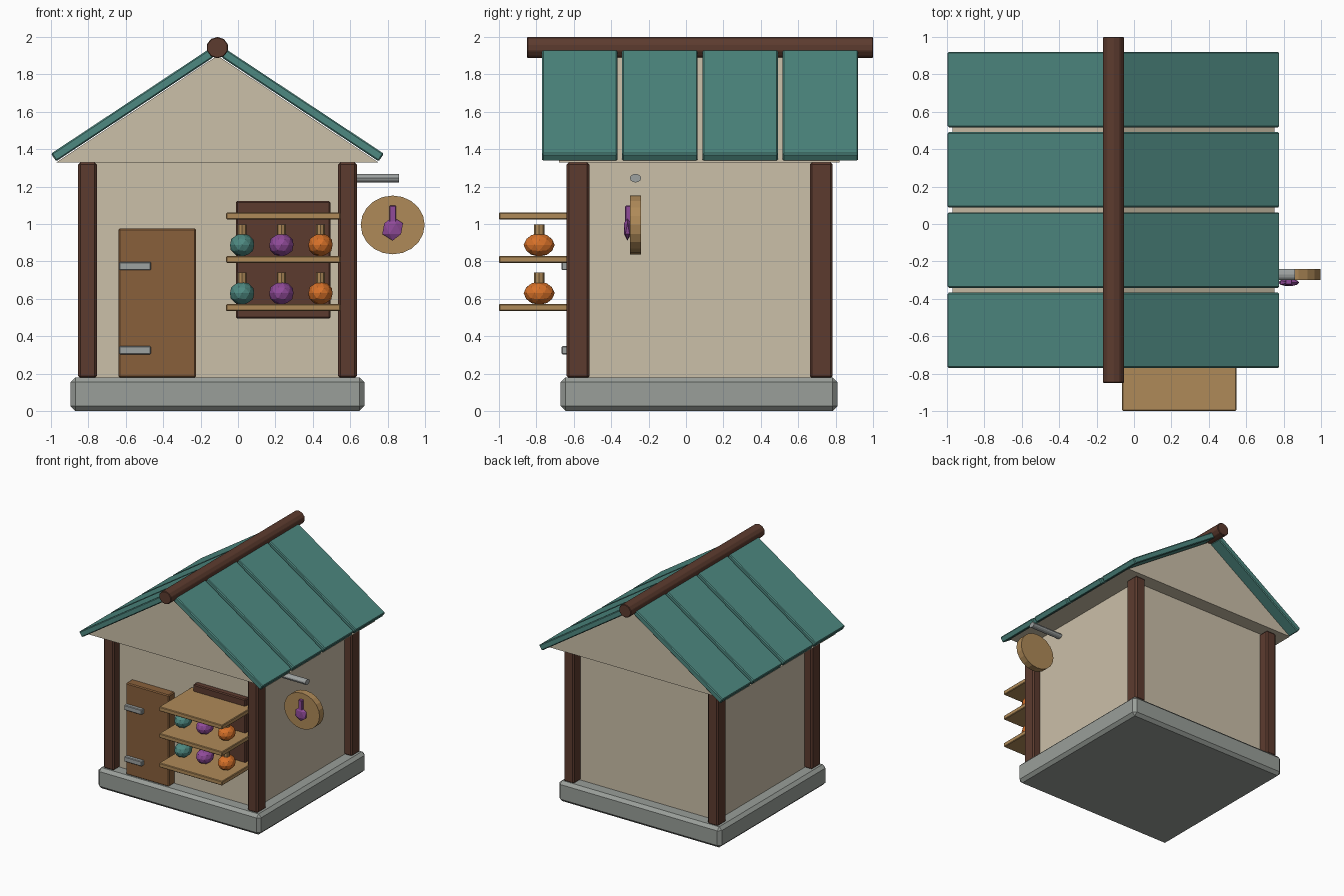
import bpy, bmesh, math
from mathutils import Matrix

if "Cube" in bpy.data.objects:
    bpy.data.objects.remove(bpy.data.objects["Cube"])

CX, CY = -0.11, 0.07   # centre of the building


def mat(name, r, g, b):
    m = bpy.data.materials.new(name)
    m.diffuse_color = (r, g, b, 1)
    m.use_nodes = True
    m.node_tree.nodes["Principled BSDF"].inputs["Base Color"].default_value = m.diffuse_color
    return m


PLASTER = mat("plaster", 0.60, 0.525, 0.395)
STONE = mat("grey stone", 0.32, 0.345, 0.32)
DARK = mat("dark wood", 0.108, 0.044, 0.028)
DOOR = mat("brown wood", 0.25, 0.118, 0.044)
TAN = mat("tan wood", 0.43, 0.255, 0.098)
TEAL = mat("teal", 0.076, 0.25, 0.22)
PURPLE = mat("purple", 0.28, 0.07, 0.32)
ORANGE = mat("orange", 0.68, 0.165, 0.022)
METAL = mat("metal", 0.34, 0.36, 0.355)


def finish(name, bm, material, bevel=0.0):
    bmesh.ops.recalc_face_normals(bm, faces=bm.faces)
    me = bpy.data.meshes.new(name)
    bm.to_mesh(me)
    bm.free()
    me.materials.append(material)
    ob = bpy.data.objects.new(name, me)
    bpy.context.collection.objects.link(ob)
    if bevel:
        mod = ob.modifiers.new("bevel", 'BEVEL')
        mod.width = bevel
        mod.segments = 1
    return ob


def box(name, x, y, z, material, bevel=0.006):
    """Box given by (min, max) on each axis."""
    bm = bmesh.new()
    size = [b - a for a, b in (x, y, z)]
    mid = [(a + b) / 2 for a, b in (x, y, z)]
    bmesh.ops.create_cube(bm, size=1, matrix=Matrix.Translation(mid) @ Matrix.Diagonal((*size, 1)))
    return finish(name, bm, material, bevel)


def prism(name, profile, y0, y1, material, bevel=0.0):
    """Extrude an (x, z) profile along y."""
    bm = bmesh.new()
    face = bm.faces.new([bm.verts.new((x, y0, z)) for x, z in profile])
    ext = bmesh.ops.extrude_face_region(bm, geom=[face])
    for v in ext["geom"]:
        if isinstance(v, bmesh.types.BMVert):
            v.co.y = y1
    return finish(name, bm, material, bevel)


def rod(name, centre, scale, length, axis, sides, material, bevel=0.0):
    """Cylinder along an axis; scale squashes it in world x, y, z."""
    bm = bmesh.new()
    turn = {'x': Matrix.Rotation(math.pi / 2, 4, 'Y'),
            'y': Matrix.Rotation(math.pi / 2, 4, 'X'),
            'z': Matrix.Identity(4)}[axis]
    s = list(scale)
    s['xyz'.index(axis)] = length
    bmesh.ops.create_cone(bm, cap_ends=True, segments=sides, radius1=1, radius2=1, depth=1,
                          matrix=Matrix.Translation(centre) @ Matrix.Diagonal((*s, 1)) @ turn)
    return finish(name, bm, material, bevel)


def ball(name, centre, scale, material, detail):
    bm = bmesh.new()
    bmesh.ops.create_icosphere(bm, subdivisions=detail, radius=1,
                               matrix=Matrix.Translation(centre) @ Matrix.Diagonal((*scale, 1)))
    return finish(name, bm, material)


# Base and walls
box("stone_base", (-0.895, 0.675), (-0.67, 0.81), (0, 0.18), STONE, 0.026)
box("walls", (-0.785, 0.565), (-0.555, 0.695), (0.17, 1.34), PLASTER, 0)

# Corner posts
for sx in (-1, 1):
    for sy in (-1, 1):
        px, py = CX + sx * 0.695, CY + 0.003 + sy * 0.65
        box("corner_post", (px - 0.05, px + 0.05), (py - 0.061, py + 0.061),
            (0.175, 1.33), DARK, 0.012)

# Gable block under the roof
prism("gable", [(CX - 0.86, 1.33), (CX + 0.86, 1.33), (CX, 1.9)], -0.68, 0.82, PLASTER)

# Roof panels, four per slope
for s in (-1, 1):
    profile = [(CX + s * d, z) for d, z in
               ((0.862, 1.335), (0.89, 1.376), (0.05, 1.932), (0.022, 1.891))]
    for i in range(4):
        y = -0.77 + i * 0.429
        prism("roof_panel", profile, y, y + 0.403, TEAL, 0.007)
rod("ridge_beam", (CX, 0.075, 1.943), (0.059, 1, 0.057), 1.85, 'y', 10, DARK, 0.004)

# Door with hinges
box("door", (-0.64, -0.225), (-0.635, -0.54), (0.178, 0.977), DOOR, 0.008)
for z in (0.325, 0.775):
    box("hinge", (-0.635, -0.465), (-0.666, -0.63), (z - 0.022, z + 0.022), METAL, 0.005)

# Display board and shelves
box("display_board", (-0.012, 0.495), (-0.605, -0.54), (0.495, 1.122), DARK, 0.008)
for z in (0.553, 0.81, 1.043):
    box("shelf", (-0.063, 0.547), (-1.0, -0.55), (z - 0.019, z + 0.019), TAN, 0.005)

# Bottles on the two lower shelves
for z in (0.63, 0.888):
    for x, colour in ((0.022, TEAL), (0.232, PURPLE), (0.441, ORANGE)):
        ball("bottle", (x, -0.785, z), (0.068, 0.083, 0.062), colour, 2)
        rod("bottle_neck", (x, -0.785, z + 0.08), (0.024, 0.028, 1), 0.06, 'z', 8, TAN)

# Hanging sign on the right side
rod("sign_pole", (0.71, -0.27, 1.245), (1, 0.03, 0.023), 0.30, 'x', 12, METAL)
rod("sign_disc", (0.827, -0.27, 0.995), (0.171, 1, 0.157), 0.06, 'y', 20, TAN)
ball("sign_flask", (0.827, -0.313, 0.975), (0.062, 0.022, 0.064), PURPLE, 1)
box("sign_flask_neck", (0.809, 0.845), (-0.325, -0.295), (1.01, 1.098), PURPLE, 0.004)
